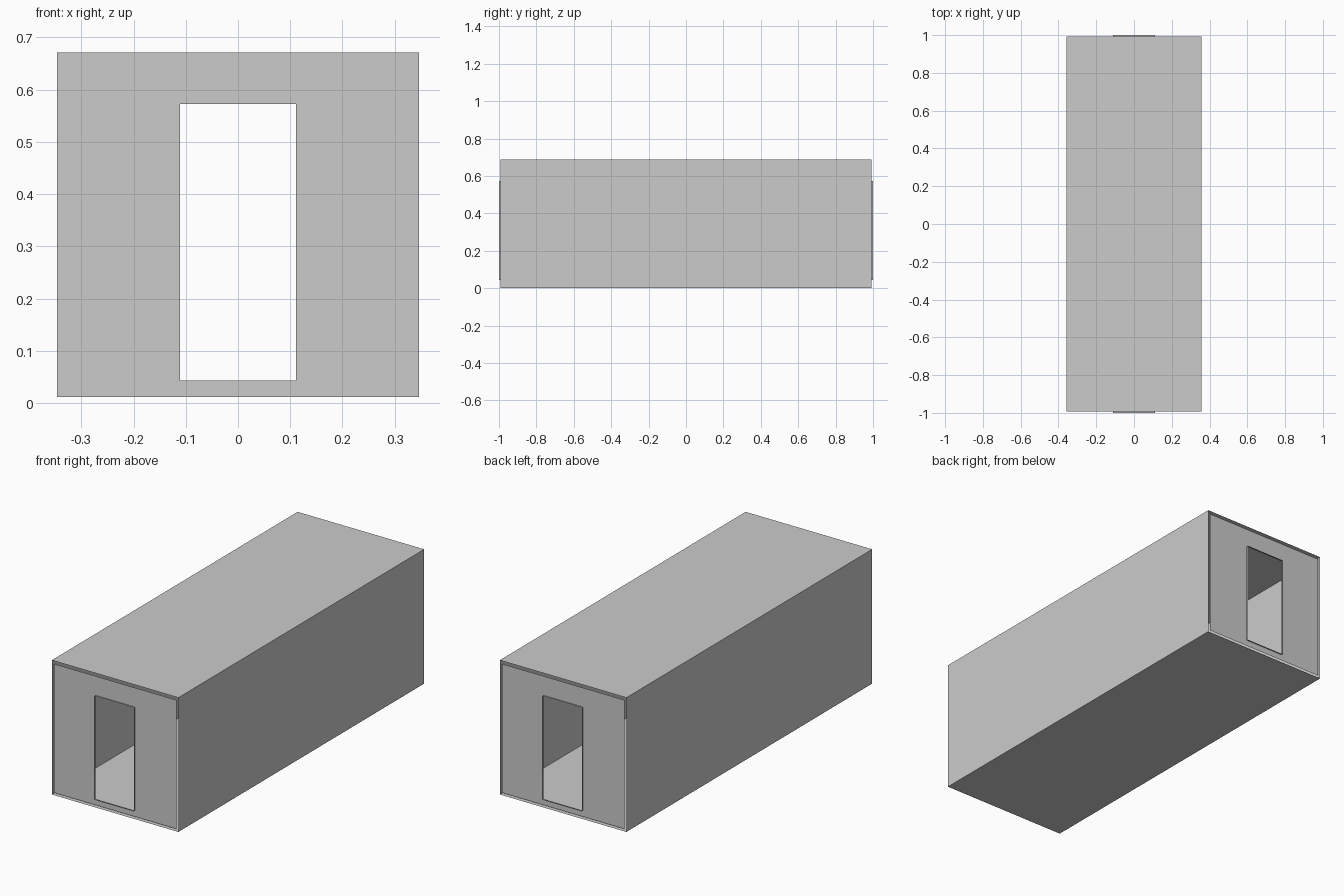
import bpy

if "Cube" in bpy.data.objects:
    bpy.data.objects.remove(bpy.data.objects["Cube"])

HALF_W, HALF_L, HEIGHT = 0.358, 0.993, 0.687   # outer shell
WALL_X, WALL_Z0, WALL_Z1 = 0.3465, 0.012, 0.671  # end walls
DOOR_X, DOOR_Z0, DOOR_Z1 = 0.111, 0.043, 0.573   # doorways


def make_mesh(name, verts, faces):
    mesh = bpy.data.meshes.new(name)
    mesh.from_pydata(verts, [], faces)
    mesh.update()
    obj = bpy.data.objects.new(name, mesh)
    bpy.context.collection.objects.link(obj)
    return obj


def rect(x, z0, z1, y):
    return [(-x, y, z0), (x, y, z0), (x, y, z1), (-x, y, z1)]


def ring_faces(flip=False):
    faces = [(i, (i + 1) % 4, (i + 1) % 4 + 4, i + 4) for i in range(4)]
    return [f[::-1] for f in faces] if flip else faces


# Open-ended sheet shell: floor, sides and roof
make_mesh("outer_shell",
          rect(HALF_W, 0, HEIGHT, -HALF_L) + rect(HALF_W, 0, HEIGHT, HALF_L),
          ring_faces())

for end, s in (("front", -1), ("back", 1)):
    # End wall sheet with a doorway, set just clear of the shell
    y = s * (HALF_L - 0.001)
    make_mesh(end + "_wall",
              rect(WALL_X, WALL_Z0, WALL_Z1, y) + rect(DOOR_X, DOOR_Z0, DOOR_Z1, y),
              ring_faces(s > 0))
    # Thin lining around the doorway
    make_mesh(end + "_door_lining",
              rect(DOOR_X, DOOR_Z0, DOOR_Z1, y) + rect(DOOR_X, DOOR_Z0, DOOR_Z1, s),
              ring_faces(s > 0))
